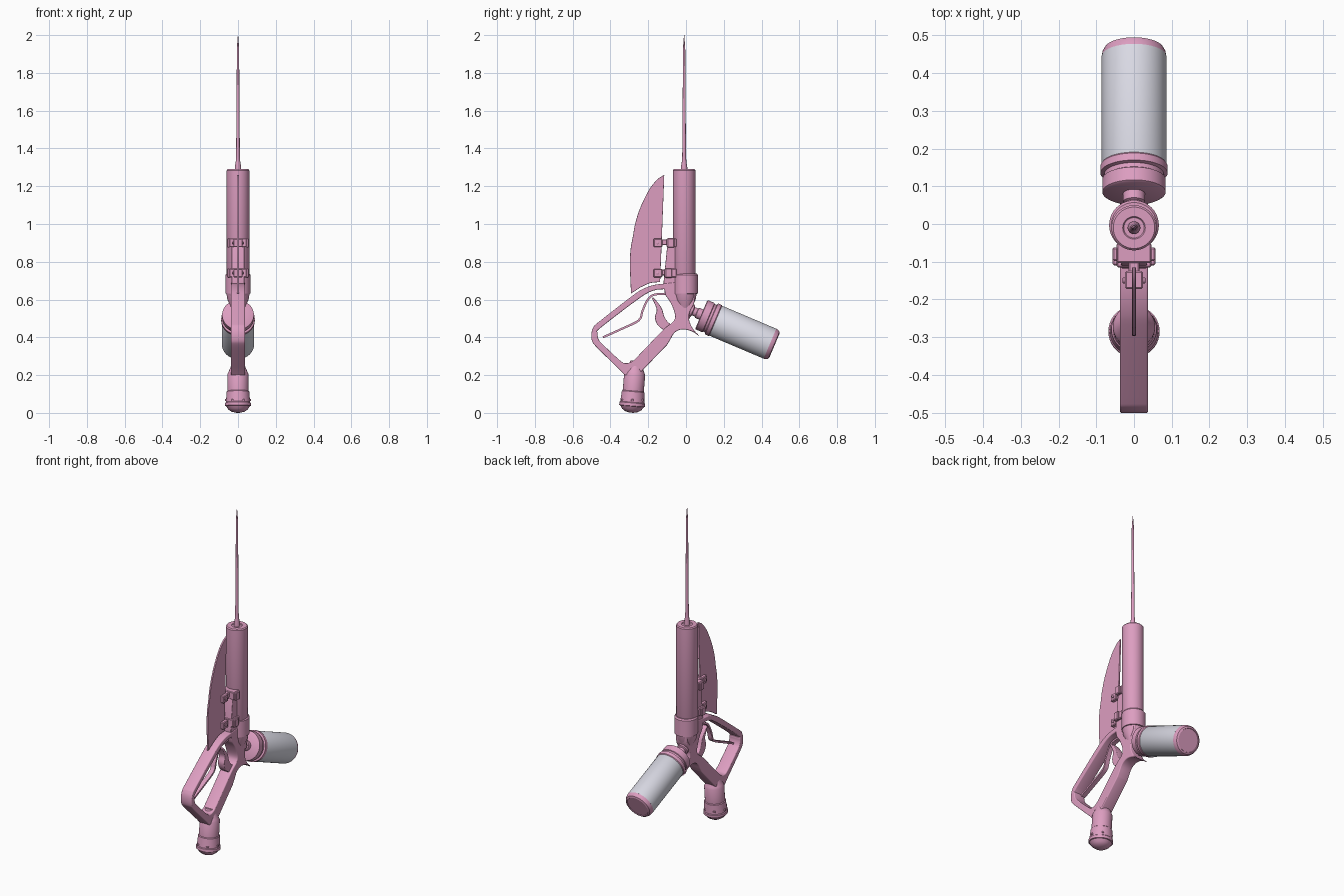
import bpy, bmesh, math
from mathutils import Vector, Matrix

if "Cube" in bpy.data.objects:
    bpy.data.objects.remove(bpy.data.objects["Cube"])

def material(name, col):
    m = bpy.data.materials.new(name)
    m.diffuse_color = (*col, 1)
    m.use_nodes = True
    m.node_tree.nodes["Principled BSDF"].inputs["Base Color"].default_value = m.diffuse_color
    return m

PINK = material("pink", (0.72, 0.34, 0.53))
GREY = material("pale_grey", (0.70, 0.70, 0.78))

def finish(ob, mat, angle=35):
    ob.data.materials.clear()
    ob.data.materials.append(mat)
    bpy.ops.object.select_all(action='DESELECT')
    ob.select_set(True)
    bpy.context.view_layer.objects.active = ob
    bpy.ops.object.shade_smooth_by_angle(angle=math.radians(angle))
    return ob

def new_object(name, bm, mat):
    bmesh.ops.recalc_face_normals(bm, faces=bm.faces)
    me = bpy.data.meshes.new(name)
    bm.to_mesh(me)
    bm.free()
    ob = bpy.data.objects.new(name, me)
    bpy.context.collection.objects.link(ob)
    return finish(ob, mat)

def revolve(name, profile, origin, axis=(0, 0, 1), mat=PINK, n=40):
    """Lathe a (radius, height) profile around an axis."""
    bm = bmesh.new()
    rings = []
    for r, h in profile:
        rings.append([bm.verts.new((r * math.cos(2 * math.pi * i / n),
                                    r * math.sin(2 * math.pi * i / n), h)) for i in range(n)])
    for a, b in zip(rings, rings[1:]):
        for i in range(n):
            j = (i + 1) % n
            bm.faces.new((a[i], a[j], b[j], b[i]))
    bm.faces.new(rings[0])
    bm.faces.new(rings[-1])
    rot = Vector((0, 0, 1)).rotation_difference(Vector(axis)).to_matrix().to_4x4()
    bm.transform(Matrix.Translation(origin) @ rot)
    return new_object(name, bm, mat)

def plate(name, loops, half, bevel=0.0, mat=PINK):
    """Extrude (y, z) outlines (first outer, then holes) to x = +-half."""
    cu = bpy.data.curves.new(name, 'CURVE')
    cu.dimensions = '2D'
    cu.fill_mode = 'BOTH'
    cu.extrude = half - bevel
    cu.bevel_depth = bevel
    cu.bevel_resolution = 2
    cu.offset = -bevel
    for pts in loops:
        sp = cu.splines.new('POLY')
        sp.points.add(len(pts) - 1)
        for p, (y, z) in zip(sp.points, pts):
            p.co = (y, z, 0, 1)
        sp.use_cyclic_u = True
    ob = bpy.data.objects.new(name, cu)
    bpy.context.collection.objects.link(ob)
    bpy.ops.object.select_all(action='DESELECT')
    ob.select_set(True)
    bpy.context.view_layer.objects.active = ob
    bpy.ops.object.convert(target='MESH')
    ob = bpy.context.view_layer.objects.active
    # local x -> y, local y -> z, local z -> x
    ob.data.transform(Matrix(((0, 0, 1, 0), (1, 0, 0, 0), (0, 1, 0, 0), (0, 0, 0, 1))))
    return finish(ob, mat)

def smooth(pts, steps=4):
    """Open Catmull-Rom resampling of a (y, z) path."""
    p = [Vector(q) for q in pts]
    p = [2 * p[0] - p[1]] + p + [2 * p[-1] - p[-2]]
    out = []
    for a, b, c, d in zip(p, p[1:], p[2:], p[3:]):
        for k in range(steps):
            t = k / steps
            out.append(0.5 * (2 * b + (c - a) * t + (2 * a - 5 * b + 4 * c - d) * t * t
                              + (3 * b - a - 3 * c + d) * t ** 3))
    return [tuple(v) for v in out] + [tuple(p[-2])]

def ribbon(path, w):
    """Outline of a strip with thickness w that follows a path."""
    p = [Vector(q) for q in smooth(path)]
    left, right = [], []
    for i, v in enumerate(p):
        t = (p[min(i + 1, len(p) - 1)] - p[max(i - 1, 0)]).normalized()
        nrm = Vector((-t.y, t.x)) * w / 2
        left.append(tuple(v + nrm))
        right.append(tuple(v - nrm))
    return left + right[::-1]

def box(name, x, y, z, bevel=0.004):
    bm = bmesh.new()
    bmesh.ops.create_cube(bm, size=1)
    size = [b - a for a, b in (x, y, z)]
    mid = [(a + b) / 2 for a, b in (x, y, z)]
    bm.transform(Matrix.Translation(mid) @ Matrix.Diagonal((*size, 1)))
    bmesh.ops.bevel(bm, geom=bm.edges[:], offset=bevel, segments=1, affect='EDGES')
    return new_object(name, bm, PINK)

# Needle, barrel, collar and the cone below
C = (0, -0.01, 0)
revolve("needle", [(0.017, 1.285), (0.017, 1.30), (0.012, 1.33), (0.010, 1.36),
                   (0.007, 1.75), (0.006, 1.93), (0.0008, 2.0)], C, n=16)
revolve("barrel", [(0.055, 0.62), (0.06, 0.63), (0.06, 1.284), (0.055, 1.29), (0.03, 1.29),
                   (0.027, 1.286), (0.017, 1.286)], C)
revolve("collar", [(0.058, 0.63), (0.066, 0.632), (0.066, 0.73), (0.06, 0.738)], (0, -0.003, 0))
revolve("hub_cone", [(0.026, 0.50), (0.03, 0.53), (0.04, 0.565), (0.056, 0.60), (0.062, 0.635)],
        (0, -0.005, 0))

# Frame: hub with rear spur, grip and hand guard around one opening
spur = smooth([(0.05, 0.64), (0.043, 0.58), (0.02, 0.535), (0.017, 0.49), (0.037, 0.445), (0.072, 0.405)])
under = smooth([(0.072, 0.405), (0.03, 0.432), (-0.02, 0.442), (-0.06, 0.425), (-0.085, 0.385), (-0.1, 0.36)])
outer = spur + under[1:] + [(-0.245, 0.21), (-0.265, 0.195), (-0.325, 0.2)]
outer += smooth([(-0.345, 0.222), (-0.42, 0.295), (-0.482, 0.357), (-0.499, 0.385), (-0.5, 0.425),
                 (-0.488, 0.457), (-0.46, 0.483), (-0.29, 0.615), (-0.23, 0.655), (-0.17, 0.677),
                 (-0.11, 0.685)])
outer += [(-0.06, 0.69)]
hole = smooth([(-0.115, 0.655), (-0.17, 0.648), (-0.245, 0.608), (-0.45, 0.452), (-0.468, 0.425),
               (-0.463, 0.39), (-0.44, 0.362), (-0.35, 0.278), (-0.32, 0.263), (-0.29, 0.27),
               (-0.26, 0.295), (-0.12, 0.44), (-0.068, 0.483), (-0.058, 0.52), (-0.08, 0.58), (-0.11, 0.625)])
plate("frame", [outer, hole], 0.037, 0.005)

# Trigger and its spring strip
trig = smooth([(-0.18, 0.605), (-0.165, 0.575), (-0.155, 0.545), (-0.164, 0.505), (-0.15, 0.465),
               (-0.11, 0.435), (-0.08, 0.43)])
trig += smooth([(-0.07, 0.465), (-0.095, 0.48), (-0.115, 0.51), (-0.127, 0.55), (-0.15, 0.585), (-0.175, 0.612)])
plate("trigger", [trig], 0.022, 0.004)
plate("spring_strip", [ribbon([(-0.44, 0.40), (-0.34, 0.445), (-0.25, 0.49), (-0.23, 0.54), (-0.205, 0.595),
                               (-0.17, 0.625), (-0.09, 0.632)], 0.011)], 0.014)

# Pommel, slightly tilted, with a domed foot
tilt = Vector((0, 0.085, 1)).normalized()
revolve("pommel", [(0.01, 0.0), (0.035, 0.006), (0.052, 0.018), (0.062, 0.034), (0.068, 0.036), (0.068, 0.052),
                   (0.064, 0.056), (0.060, 0.112), (0.056, 0.116), (0.056, 0.205), (0.05, 0.217),
                   (0.036, 0.25), (0.028, 0.275)], (0, -0.289, 0.001), tilt)
for a in range(6):
    ang = math.radians(60 * a)
    box("pommel_stud", *[(c - 0.006, c + 0.006) for c in
        (0.062 * math.cos(ang), -0.284 + 0.062 * math.sin(ang), 0.068)], bevel=0.002)

# Blade in front of the barrel
edge = smooth([(-0.115, 1.26), (-0.15, 1.238), (-0.19, 1.19), (-0.225, 1.125), (-0.252, 1.06), (-0.272, 0.99),
               (-0.28, 0.94), (-0.293, 0.87), (-0.297, 0.78), (-0.291, 0.632)], 3)
plate("blade", [edge + smooth([(-0.24, 0.665), (-0.19, 0.687), (-0.137, 0.693)]) + [(-0.13, 0.87)]], 0.005, 0.002)

# Rail on the barrel and two clamps holding the blade
plate("rail", [[(-0.05, 0.92), (-0.09, 0.92), (-0.098, 0.90), (-0.118, 0.70), (-0.118, 0.66),
                (-0.09, 0.60), (-0.03, 0.58)]], 0.034, 0.004)
for z, s in ((0.90, 0.0), (0.74, -0.012)):
    box("blade_clamp", (-0.024, 0.024), (-0.172, -0.125), (z - 0.022, z + 0.022))
    box("clamp_bar", (-0.014, 0.014), (-0.13, -0.08), (z - 0.012, z + 0.018))
    box("rail_clamp", (-0.046, 0.046), (-0.103 + s, -0.05), (z - 0.022, z + 0.024))
    for sx in (-1, 1):
        box("clamp_lug", sorted((sx * 0.042, sx * 0.057)), (-0.098 + s, -0.062 + s), (z - 0.025, z + 0.025))
        revolve("clamp_bolt", [(0.008, 0), (0.008, 0.006), (0.005, 0.008)],
                (sx * 0.023, -0.15, z), (sx, 0, 0), n=12)

# Canister on its angled axis at the back
A, D = (0, 0.148, 0.492), (0, 0.92, -0.39)
revolve("canister_body", [(0.08, -0.01), (0.086, 0.0), (0.086, 0.322)], A, D, GREY, 48)
revolve("canister_end", [(0.086, 0.3215), (0.084, 0.333), (0.078, 0.344), (0.068, 0.348), (0.066, 0.345)], A, D, n=48)
revolve("canister_cap", [(0.078, -0.073), (0.084, -0.069), (0.084, -0.032), (0.079, -0.029), (0.079, -0.017),
                         (0.089, -0.014), (0.089, 0.006), (0.086, 0.010)], A, D, n=48)
revolve("canister_neck", [(0.022, -0.175), (0.022, -0.145), (0.034, -0.142), (0.034, -0.122), (0.023, -0.118),
                          (0.023, -0.1), (0.029, -0.097), (0.029, -0.07)], A, D, n=24)
